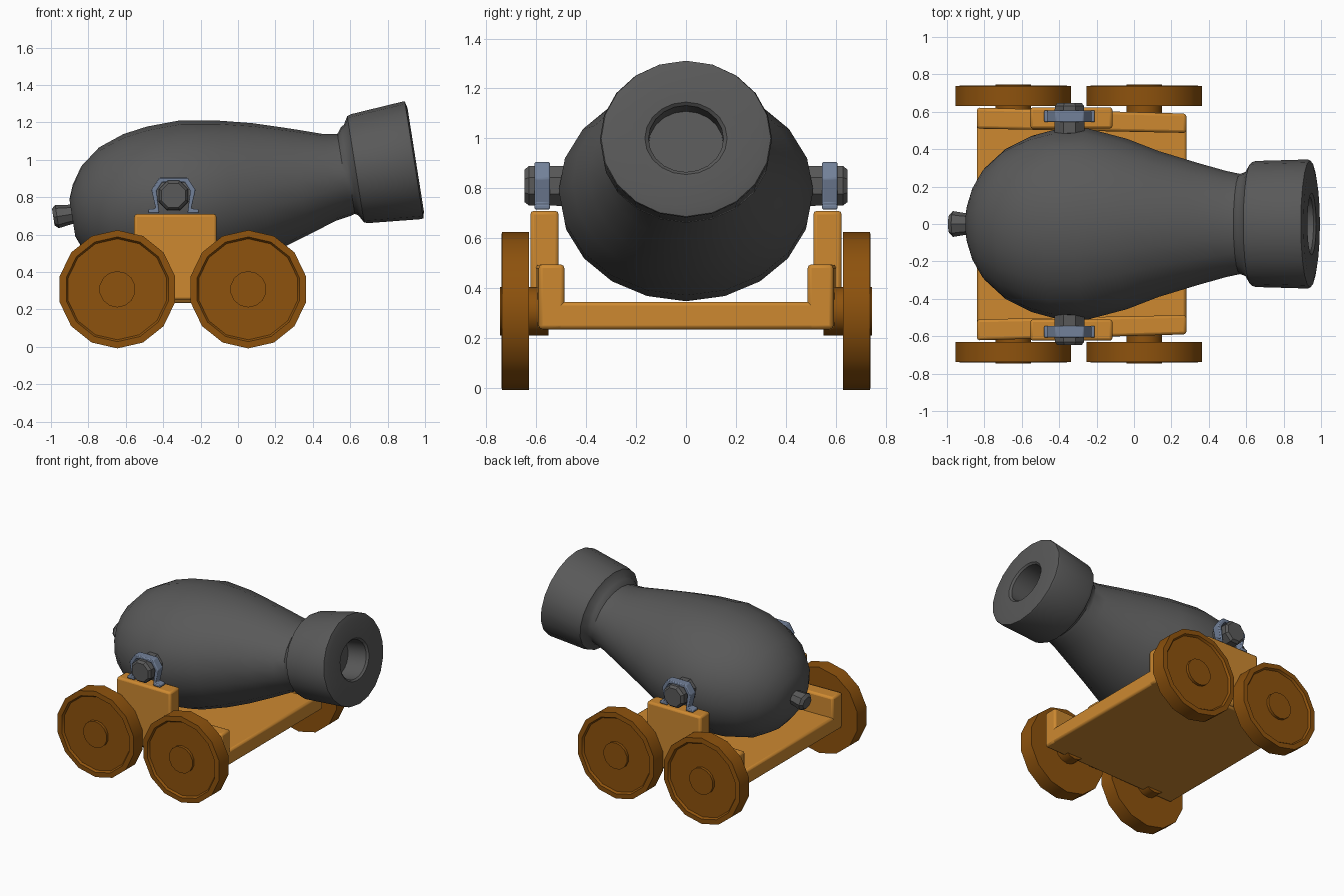
import bpy, bmesh, math
from mathutils import Matrix, Vector

cube = bpy.data.objects.get("Cube")
if cube:
    bpy.data.objects.remove(cube)


def material(name, rgb):
    m = bpy.data.materials.new(name)
    m.use_nodes = True
    m.diffuse_color = (*rgb, 1)
    m.node_tree.nodes["Principled BSDF"].inputs["Base Color"].default_value = (*rgb, 1)
    return m


GUNMETAL = material("dark grey metal", (0.1, 0.1, 0.1))
STEEL = material("blue grey steel", (0.17, 0.22, 0.32))
OAK = material("orange wood", (0.61, 0.25, 0.03))
BROWN = material("brown wood", (0.27, 0.085, 0.004))


def finish(name, bm, mat, bevel=0, smooth=True):
    bmesh.ops.recalc_face_normals(bm, faces=bm.faces)
    mesh = bpy.data.meshes.new(name)
    bm.to_mesh(mesh)
    bm.free()
    ob = bpy.data.objects.new(name, mesh)
    bpy.context.collection.objects.link(ob)
    mesh.materials.append(mat)
    if bevel:
        mod = ob.modifiers.new("bevel", "BEVEL")
        mod.width, mod.segments = bevel, 2
    if smooth:
        bpy.ops.object.select_all(action="DESELECT")
        ob.select_set(True)
        bpy.context.view_layer.objects.active = ob
        bpy.ops.object.shade_smooth_by_angle(angle=math.radians(32))
    return ob


def loft(rings):
    """Skin closed rings of points, with flat caps at both ends."""
    bm = bmesh.new()
    loops = [[bm.verts.new(p) for p in ring] for ring in rings]
    n = len(loops[0])
    for a, b in zip(loops, loops[1:]):
        for i in range(n):
            bm.faces.new((a[i], a[(i + 1) % n], b[(i + 1) % n], b[i]))
    bm.faces.new(loops[0])
    bm.faces.new(loops[-1])
    return bm


def ellipse_ring(s, up, side, shift=0, n=20):
    """Ring across the x axis at distance s."""
    turn = 2 * math.pi / n
    return [Vector((s, side * math.cos(i * turn), shift + up * math.sin(i * turn))) for i in range(n)]


def disc(name, x, z, profile, n, mat, side):
    """Lathe along y from (distance, radius) pairs."""
    turn = 2 * math.pi / n
    rings = [[(x + r * math.cos((i + 0.5) * turn), side * y, z + r * math.sin((i + 0.5) * turn))
              for i in range(n)] for y, r in profile]
    return finish(name, loft(rings), mat)


def upright(name, outline, y0, y1, mat, bevel, side):
    """Extrude an x-z outline between two y positions."""
    rings = [[(x, side * y, z) for x, z in outline] for y in (y0, y1)]
    return finish(name, loft(rings), mat, bevel)


def slab(name, outline, z0, z1, mat, bevel, side=1):
    """Extrude an x-y outline between two heights."""
    rings = [[(x, side * y, z) for x, y in outline] for z in (z0, z1)]
    return finish(name, loft(rings), mat, bevel)


# Barrel: distance along the axis, vertical radius, sideways radius, drop
tilt = Matrix.Translation((0, 0, 0.85)) @ Matrix.Rotation(-math.radians(9), 4, "Y")
body = [(-0.9, 0.1, 0.11), (-0.87, 0.175, 0.2), (-0.81, 0.265, 0.3), (-0.7, 0.35, 0.4),
        (-0.56, 0.4, 0.47), (-0.43, 0.42, 0.505), (-0.25, 0.425, 0.51), (-0.04, 0.39, 0.455),
        (0.13, 0.35, 0.39), (0.33, 0.288, 0.33), (0.49, 0.235, 0.285), (0.57, 0.222, 0.268)]
muzzle = [(0.595, 0.235, 0.275), (0.612, 0.245, 0.285), (0.637, 0.288, 0.33), (0.66, 0.295, 0.337),
          (0.94, 0.318, 0.345), (0.953, 0.316, 0.34), (0.962, 0.28, 0.3), (0.962, 0.147, 0.165),
          (0.95, 0.135, 0.15), (0.8, 0.135, 0.15)]
rings = [ellipse_ring(*r, shift=-0.02) for r in body] + [ellipse_ring(*r) for r in muzzle]
bm = loft(rings)
bm.transform(tilt)
finish("barrel", bm, GUNMETAL)

# Knob at the closed end
knob = [(-0.88, 0.05), (-0.93, 0.055), (-0.98, 0.063), (-1.0, 0.045)]
bm = loft([ellipse_ring(s, r, r * 1.1, n=8) for s, r in knob])
bm.transform(tilt)
finish("breech_knob", bm, GUNMETAL)

# Carriage floor
slab("carriage_floor", [(-0.84, -0.6), (0.28, -0.57), (0.28, 0.57), (-0.84, 0.6)],
     0.235, 0.345, OAK, 0.015)

PIVOT_X, PIVOT_Z = -0.345, 0.81
outer = [(-0.135, -0.095), (-0.135, -0.075), (-0.095, -0.07), (-0.118, 0.03), (-0.075, 0.095)]
inner = [(-0.075, -0.095), (-0.09, 0.025), (-0.06, 0.07)]
half = outer + [(-x, z) for x, z in reversed(outer)]
hole = inner + [(-x, z) for x, z in reversed(inner)]
arch = [(PIVOT_X + x, PIVOT_Z + z) for x, z in half + hole[::-1]]

for label, side in (("left", 1), ("right", -1)):
    # Low side rail, narrowing towards the muzzle
    slab(label + "_rail", [(-0.84, 0.51), (0.28, 0.487), (0.28, 0.59), (-0.84, 0.622)],
         0.235, 0.495, OAK, 0.015, side)
    # Raised cheek carrying the pivot
    upright(label + "_cheek", [(-0.555, 0.25), (-0.115, 0.25), (-0.115, 0.71), (-0.555, 0.71)],
            0.51, 0.624, OAK, 0.015, side)
    # Pivot pin and the clamp over it
    disc(label + "_pivot", PIVOT_X, PIVOT_Z, [(0.4, 0.088), (0.63, 0.085), (0.648, 0.07)],
         8, GUNMETAL, side)
    upright(label + "_clamp", arch, 0.545, 0.607, STEEL, 0.006, side)
    # Wheels with a recessed face and a hub
    for end, x in (("front", 0.055), ("rear", -0.645)):
        disc(f"{label}_{end}_wheel", x, 0.308,
             [(0.63, 0.31), (0.63, 0.316), (0.738, 0.316), (0.74, 0.28), (0.725, 0.27)],
             14, BROWN, side)
        disc(f"{label}_{end}_hub", x, 0.308, [(0.55, 0.097), (0.745, 0.097)], 14, BROWN, side)
